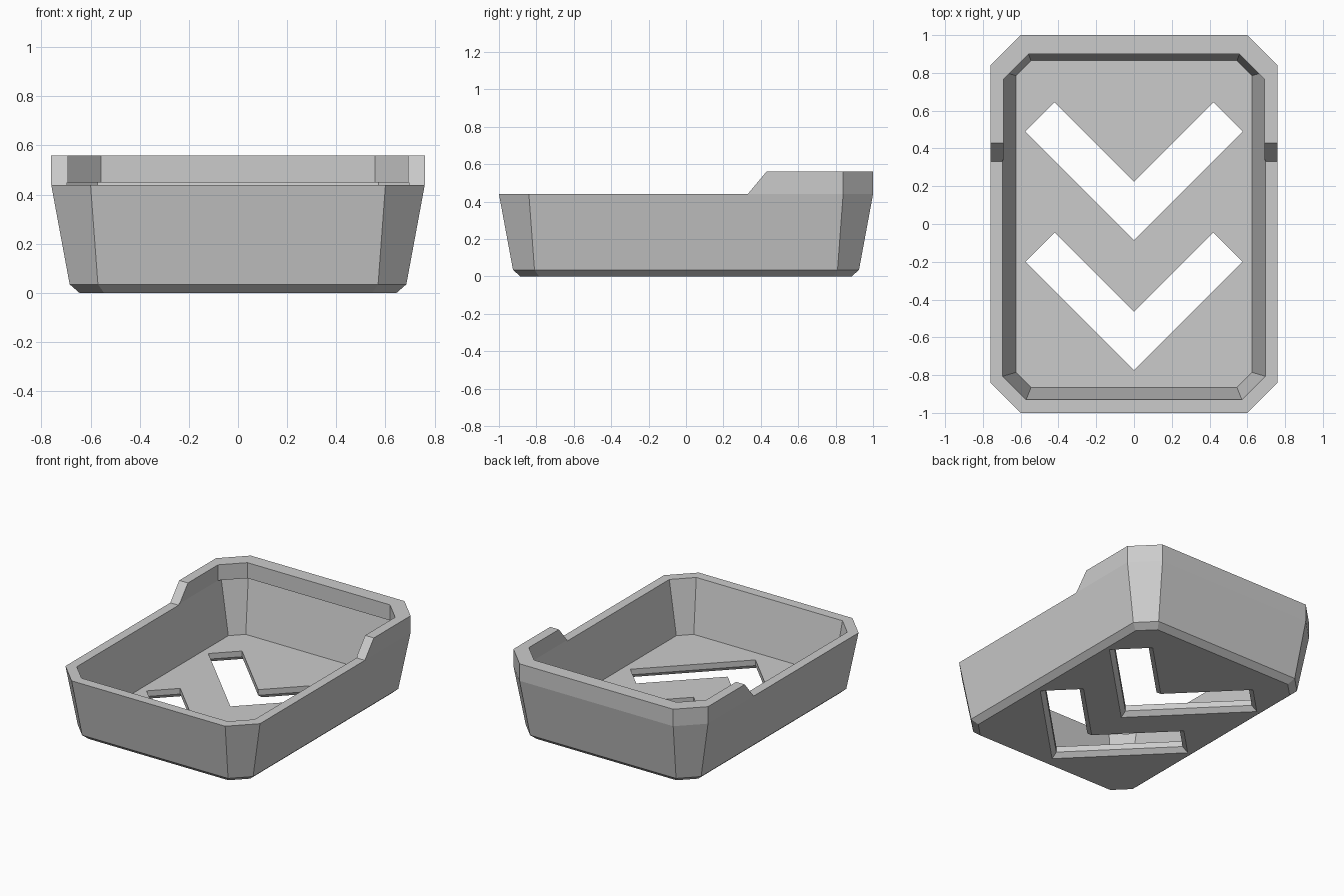
import bpy
import bmesh

cube = bpy.data.objects.get("Cube")
if cube:
    bpy.data.objects.remove(cube, do_unlink=True)

grey = bpy.data.materials.new("plain grey")
grey.use_nodes = True
colour = (0.6, 0.6, 0.6, 1)
grey.diffuse_color = colour
grey.node_tree.nodes["Principled BSDF"].inputs["Base Color"].default_value = colour


def loft(name, rings):
    """Closed solid through a stack of rings with equal point counts."""
    bm = bmesh.new()
    loops = [[bm.verts.new(p) for p in ring] for ring in rings]
    for low, high in zip(loops, loops[1:]):
        for i in range(len(low)):
            j = (i + 1) % len(low)
            bm.faces.new((low[i], low[j], high[j], high[i]))
    bm.faces.new(loops[0][::-1])
    bm.faces.new(loops[-1])
    bmesh.ops.recalc_face_normals(bm, faces=bm.faces)
    mesh = bpy.data.meshes.new(name)
    bm.to_mesh(mesh)
    bm.free()
    mesh.materials.append(grey)
    obj = bpy.data.objects.new(name, mesh)
    bpy.context.collection.objects.link(obj)
    return obj


def octagon(z, x, front, back, cut):
    """Rectangle with clipped corners at height z."""
    return [(x, front + cut, z), (x, back - cut, z), (x - cut, back, z),
            (cut - x, back, z), (-x, back - cut, z), (-x, front + cut, z),
            (cut - x, front, z), (x - cut, front, z)]


def chevron(z, shift, grow):
    """V-shaped outline pointing to the front, widened by grow."""
    g = grow * 2 ** 0.5
    points = [(0, 0.225 + g), (-0.42, 0.645 + g), (-0.575 - g, 0.49),
              (0, -0.085 - g), (0.575 + g, 0.49), (0.42, 0.645 + g)]
    return [(x, y + shift, z) for x, y in points]


def carve(target, cutter):
    cutter.hide_render = True
    mod = target.modifiers.new("carve", 'BOOLEAN')
    mod.operation = 'DIFFERENCE'
    mod.solver = 'EXACT'
    mod.object = cutter
    bpy.context.view_layer.objects.active = target
    bpy.ops.object.modifier_apply(modifier=mod.name)
    bpy.data.objects.remove(cutter, do_unlink=True)


# Outer shell: chamfered foot, flared walls, upright rim
tray = loft("tray", [octagon(0, 0.645, -0.885, 0.885, 0.1),
                     octagon(0.035, 0.685, -0.925, 0.925, 0.115),
                     octagon(0.44, 0.76, -1, 1, 0.16),
                     octagon(0.56, 0.76, -1, 1, 0.16)])

# Hollow, with a slightly narrower opening behind the raised back rim
carve(tray, loft("hollow_cutter", [octagon(0.07, 0.625, -0.865, 0.865, 0.08),
                                   octagon(0.45, 0.697, -0.932, 0.932, 0.125),
                                   octagon(0.45, 0.692, -0.925, 0.9, 0.135),
                                   octagon(0.7, 0.692, -0.925, 0.9, 0.135)]))

# Lower front and side rim, ramping up to the back
profile = [(-1.2, 0.44), (0.33, 0.44), (0.43, 0.56), (0.53, 0.68), (-1.2, 0.68)]
carve(tray, loft("rim_cutter", [[(x, y, z) for y, z in profile] for x in (-1, 1)]))

# Two chevron slots, chamfered underneath
for shift in (0, -0.69):
    carve(tray, loft("slot_cutter", [chevron(-0.01, shift, 0.04),
                                     chevron(0.03, shift, 0),
                                     chevron(0.2, shift, 0)]))
